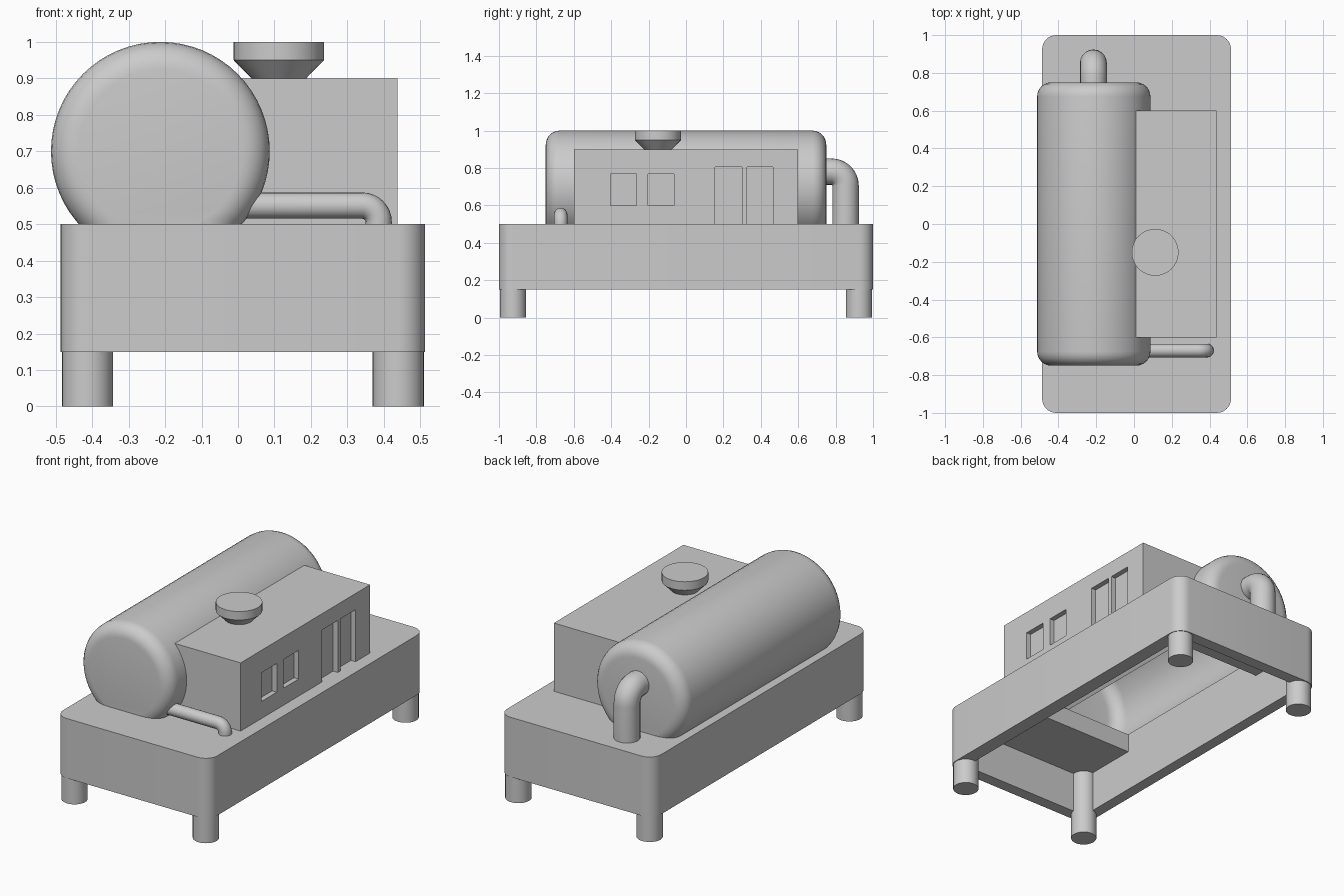
import bpy, bmesh, math
from mathutils import Matrix, Vector

if "Cube" in bpy.data.objects:
    bpy.data.objects.remove(bpy.data.objects["Cube"])


def finish(bm, name, smooth=True):
    bmesh.ops.recalc_face_normals(bm, faces=bm.faces)
    me = bpy.data.meshes.new(name)
    bm.to_mesh(me)
    bm.free()
    ob = bpy.data.objects.new(name, me)
    bpy.context.collection.objects.link(ob)
    if smooth:
        bpy.ops.object.select_all(action='DESELECT')
        ob.select_set(True)
        bpy.context.view_layer.objects.active = ob
        bpy.ops.object.shade_smooth_by_angle(angle=math.radians(35))
    return ob


def box(name, lo, hi):
    bm = bmesh.new()
    lo, hi = Vector(lo), Vector(hi)
    bmesh.ops.create_cube(bm, size=1, matrix=Matrix.Translation((lo + hi) / 2)
                          @ Matrix.Diagonal((*(hi - lo), 1)))
    return finish(bm, name, False)


def cut(ob, lo, hi):
    """Subtract a box from the object."""
    cutter = box("cutter", lo, hi)
    cutter.hide_render = True
    mod = ob.modifiers.new("cut", 'BOOLEAN')
    mod.operation, mod.solver, mod.object = 'DIFFERENCE', 'EXACT', cutter
    bpy.ops.object.select_all(action='DESELECT')
    ob.select_set(True)
    bpy.context.view_layer.objects.active = ob
    bpy.ops.object.modifier_apply(modifier=mod.name)
    bpy.data.objects.remove(cutter)


def open_below(ob, z):
    """Slice the object at z and leave it open underneath."""
    bm = bmesh.new()
    bm.from_mesh(ob.data)
    bmesh.ops.bisect_plane(bm, geom=bm.verts[:] + bm.edges[:] + bm.faces[:],
                           plane_co=(0, 0, z), plane_no=(0, 0, 1), clear_inner=True)
    bm.to_mesh(ob.data)
    bm.free()


def skin(bm, rings):
    """Bridge successive vertex rings and cap both ends."""
    rings = [[bm.verts.new(p) for p in r] for r in rings]
    n = len(rings[0])
    for a, b in zip(rings, rings[1:]):
        for i in range(n):
            j = (i + 1) % n
            bm.faces.new((a[i], a[j], b[j], b[i]))
    bm.faces.new(rings[0])
    bm.faces.new(rings[-1])


def lathe(name, profile, matrix, n=32):
    """Spin (radius, height) points around the local z axis."""
    bm = bmesh.new()
    skin(bm, [[(r * math.cos(2 * math.pi * i / n), r * math.sin(2 * math.pi * i / n), h)
               for i in range(n)] for r, h in profile])
    bm.transform(matrix)
    return finish(bm, name)


def elbow(name, start, corner, end, radius, bend, n=20):
    """Round pipe with one quarter-circle bend at the corner."""
    start, corner, end = Vector(start), Vector(corner), Vector(end)
    d1, d2 = (corner - start).normalized(), (end - corner).normalized()
    side = d1.cross(d2)
    centre = corner - d1 * bend + d2 * bend
    path = [(start, d1)]
    for k in range(9):
        t = math.pi / 2 * k / 8
        path.append((centre + d1 * bend * math.sin(t) - d2 * bend * math.cos(t),
                     d1 * math.cos(t) + d2 * math.sin(t)))
    path.append((end, d2))
    bm = bmesh.new()
    skin(bm, [[p + radius * (side * math.cos(2 * math.pi * i / n)
                             + d.cross(side) * math.sin(2 * math.pi * i / n))
               for i in range(n)] for p, d in path])
    return finish(bm, name)


CX = 0.0135  # centre line of the base


def rounded_ring(z, radius):
    hx, hy = 0.5 - radius, 1 - radius
    pts = []
    for q, (sx, sy) in enumerate(((1, 1), (-1, 1), (-1, -1), (1, -1))):
        for k in range(9):
            a = math.pi / 2 * (q + k / 8)
            pts.append((CX + sx * hx + radius * math.cos(a), sy * hy + radius * math.sin(a), z))
    return pts


# Base: rounded block, hollow below, with a shaft up into tank and cabin
bm = bmesh.new()
skin(bm, [rounded_ring(0.5, 0.075), rounded_ring(0.15, 0.075)])
base = finish(bm, "base")
cut(base, (-0.42, -0.93, 0), (0.43, 0.93, 0.39))
cut(base, (-0.42, -0.55, 0.3), (0.43, 0.55, 0.6))

# Legs in the four corners
for sx, xn in ((-1, "left"), (1, "right")):
    for sy, yn in ((-1, "front"), (1, "back")):
        lathe(f"{yn}_{xn}_leg", [(0.07, 0), (0.07, 0.4)],
              Matrix.Translation((CX + sx * 0.426, sy * 0.925, 0)))

# Tank lying along y with rounded rims
R, L, B = 0.3, 0.75, 0.075
arc = [(R - B + B * math.cos(t), L - B + B * math.sin(t))
       for t in (math.pi / 2 * k / 6 for k in range(7))]
tank = lathe("tank", [(r, -h) for r, h in reversed(arc)] + arc,
             Matrix.Translation((-0.213, 0, 0.7)) @ Matrix.Rotation(math.pi / 2, 4, 'X'), 64)
open_below(tank, 0.5)

# Cabin with recessed windows and doors
cabin = box("cabin", (0.01, -0.6, 0.45), (0.437, 0.6, 0.9))
recesses = [(-0.405, -0.265, 0.6, 0.768), (-0.203, -0.063, 0.6, 0.768),
            (0.155, 0.3, 0.5, 0.805), (0.325, 0.465, 0.5, 0.805)]
for y0, y1, z0, z1 in recesses:
    cut(cabin, (0.407, y0, z0), (0.5, y1, z1))
open_below(cabin, 0.5)

# Flared roof vent
lathe("roof_vent", [(0.075, 0.89), (0.075, 0.9), (0.124, 0.95), (0.124, 1.0)],
      Matrix.Translation((0.112, -0.15, 0)))

# Pipes from the tank into the deck
elbow("back_pipe", (-0.215, 0.7, 0.78), (-0.215, 0.853, 0.78), (-0.215, 0.853, 0.46), 0.071, 0.075)
elbow("front_pipe", (-0.05, -0.67, 0.551), (0.386, -0.67, 0.551), (0.386, -0.67, 0.46), 0.036, 0.045)
